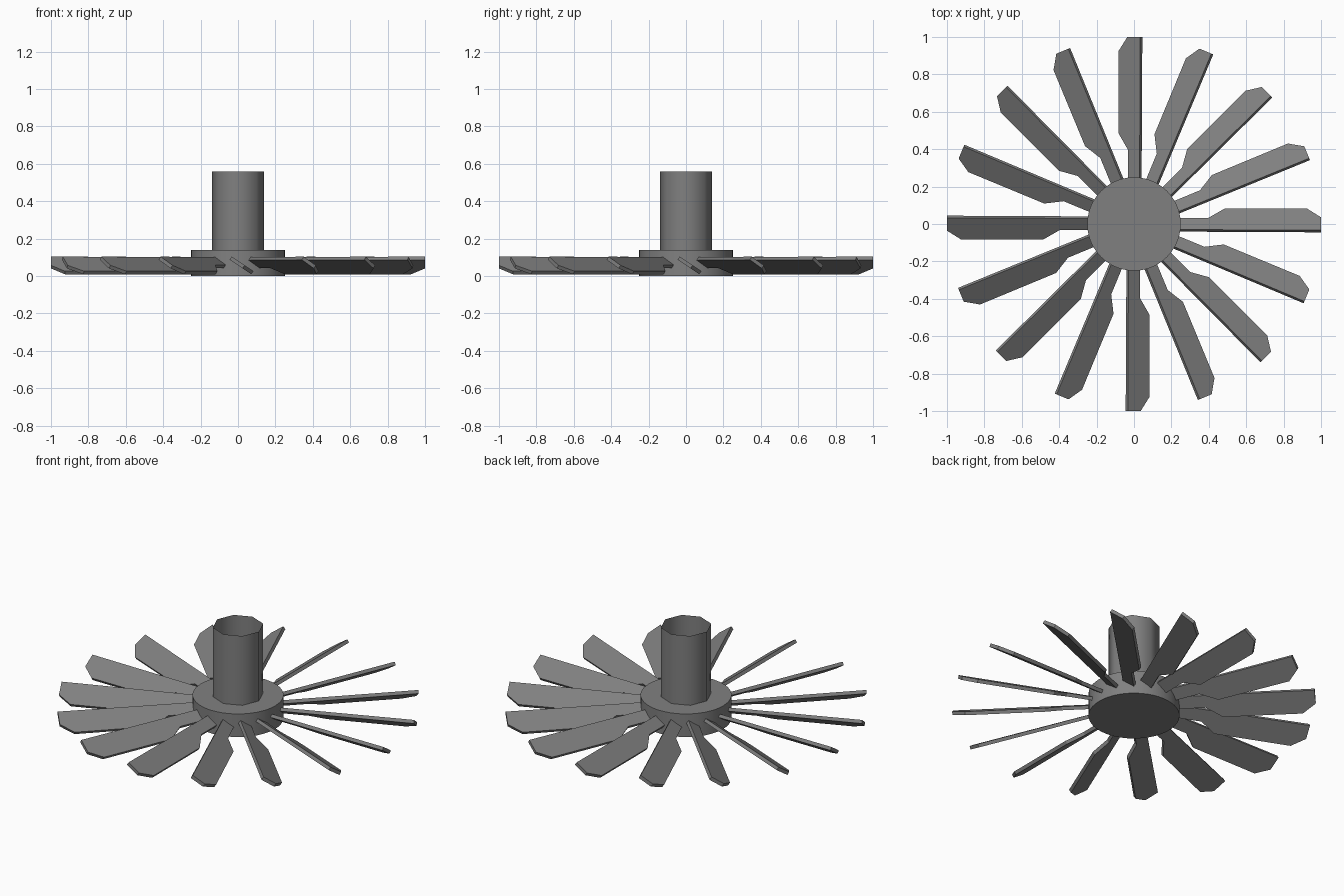
import bpy, bmesh
from math import radians, cos, sin, tan, pi

if "Cube" in bpy.data.objects:
    bpy.data.objects.remove(bpy.data.objects["Cube"])

BLADES = 16
PITCH = radians(33.8)
THICK = 0.02

# Dark grey for every part
dark_grey = bpy.data.materials.new("dark_grey")
dark_grey.diffuse_color = (0.216, 0.216, 0.216, 1)
dark_grey.use_nodes = True
dark_grey.node_tree.nodes["Principled BSDF"].inputs["Base Color"].default_value = dark_grey.diffuse_color


def add_object(name, bm):
    bmesh.ops.recalc_face_normals(bm, faces=bm.faces)
    mesh = bpy.data.meshes.new(name)
    bm.to_mesh(mesh)
    bm.free()
    mesh.materials.append(dark_grey)
    obj = bpy.data.objects.new(name, mesh)
    bpy.context.collection.objects.link(obj)
    return obj


def smooth(obj, angle):
    bpy.ops.object.select_all(action='DESELECT')
    obj.select_set(True)
    bpy.context.view_layer.objects.active = obj
    bpy.ops.object.shade_smooth_by_angle(angle=radians(angle))


def cylinder(name, radius, z0, z1, sides, capped):
    bm = bmesh.new()
    bmesh.ops.create_cone(bm, cap_ends=capped, segments=sides,
                          radius1=radius, radius2=radius, depth=z1 - z0)
    bmesh.ops.translate(bm, verts=bm.verts, vec=(0, 0, (z0 + z1) / 2))
    obj = add_object(name, bm)
    smooth(obj, 50)
    return obj


# Hub disc and open thin-walled octagonal shaft sleeve
cylinder("hub", 0.25, 0.0, 0.14, 48, True)
cylinder("shaft_sleeve", 0.14, 0.14, 0.56, 8, False)

# Blade outline seen from above: narrow neck, wide paddle, clipped tip
outline = [(0.22, -0.035), (1.0, -0.039), (1.0, 0.03), (0.925, 0.077),
           (0.485, 0.077), (0.395, 0.026), (0.22, 0.026)]
dy, dz = sin(PITCH) * THICK / 2, cos(PITCH) * THICK / 2
bm = bmesh.new()
layers = []
for s in (-1, 1):
    layers.append([bm.verts.new((x, y + s * dy,
                                 0.095 - tan(PITCH) * (y + 0.039) + s * dz))
                   for x, y in outline])
low, high = layers
bm.faces.new(low[::-1])
bm.faces.new(high)
n = len(outline)
for i in range(n):
    j = (i + 1) % n
    bm.faces.new((low[i], low[j], high[j], high[i]))
blade = add_object("blade_01", bm)

# Ring of pitched blades
for k in range(1, BLADES):
    copy = bpy.data.objects.new(f"blade_{k + 1:02d}", blade.data)
    copy.rotation_euler.z = 2 * pi * k / BLADES
    bpy.context.collection.objects.link(copy)
